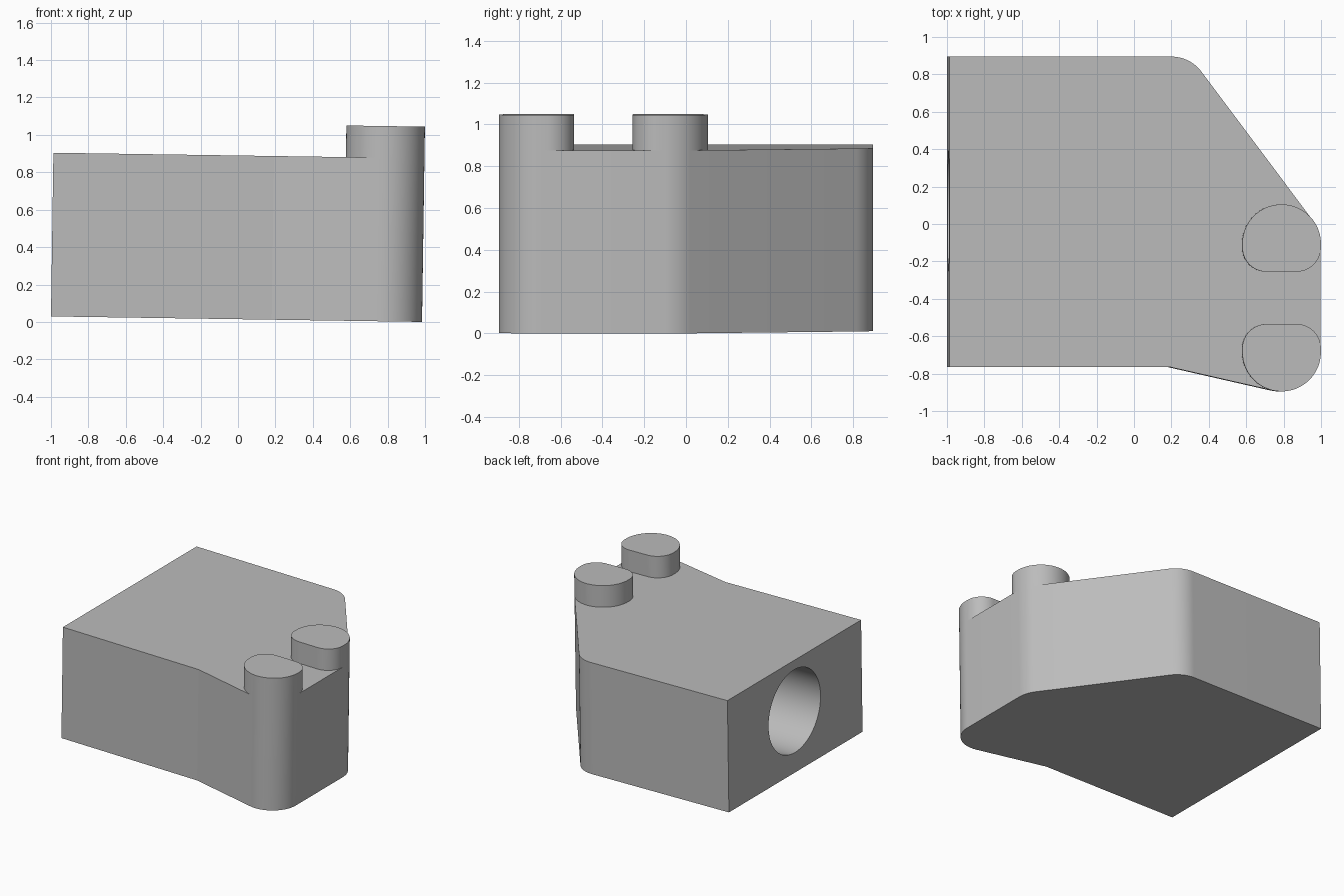
import bpy, bmesh, math
from mathutils import Vector

if "Cube" in bpy.data.objects:
    bpy.data.objects.remove(bpy.data.objects["Cube"], do_unlink=True)

TILT = 0.0148          # the whole block leans slightly about y
LIFT = 0.0146
BODY_TOP, PEG_TOP = 0.875, 1.044
PEG_X, PEG_R = 0.774, 0.21
FRONT_Y, REAR_Y = -0.685, -0.105

grey = bpy.data.materials.new("grey")
grey.use_nodes = True
colour = (0.5, 0.5, 0.5, 1)
grey.diffuse_color = colour
grey.node_tree.nodes["Principled BSDF"].inputs["Base Color"].default_value = colour


def arc(cx, cy, r, start, end):
    """Points on an arc, one about every four degrees."""
    n = max(2, round(abs(end - start) / 4))
    angles = [math.radians(start + (end - start) * i / n) for i in range(n + 1)]
    return [(cx + r * math.cos(a), cy + r * math.sin(a)) for a in angles]


def prism(name, outline, z0, z1):
    """Extrude a counter-clockwise outline from z0 up to z1."""
    bm = bmesh.new()
    base = bm.faces.new([bm.verts.new((x, y, z0)) for x, y in outline])
    top = bmesh.ops.extrude_face_region(bm, geom=[base], use_keep_orig=True)["geom"]
    bmesh.ops.translate(bm, vec=Vector((0, 0, z1 - z0)),
                        verts=[v for v in top if isinstance(v, bmesh.types.BMVert)])
    bmesh.ops.recalc_face_normals(bm, faces=bm.faces)
    mesh = bpy.data.meshes.new(name)
    bm.to_mesh(mesh)
    bm.free()
    mesh.materials.append(grey)
    obj = bpy.data.objects.new(name, mesh)
    bpy.context.collection.objects.link(obj)
    obj.rotation_euler = (0, TILT, 0)
    obj.location = (0, 0, LIFT)
    return obj


def select_only(obj):
    bpy.ops.object.select_all(action="DESELECT")
    obj.select_set(True)
    bpy.context.view_layer.objects.active = obj


def smooth(obj):
    select_only(obj)
    bpy.ops.object.shade_smooth_by_angle(angle=math.radians(10))


# Body: flat-sided block with rounded corners on the slanted end
outline = [(-1, -0.765), (0.18, -0.765)]
outline += arc(PEG_X, FRONT_Y, PEG_R, -102, 0)
outline += arc(PEG_X, REAR_Y, PEG_R, 0, 37)
outline += arc(0.187, 0.695, 0.2, 37, 90)
outline += [(-1, 0.895)]
body = prism("body", outline, 0, BODY_TOP)

# Round socket bored into the left-hand end face
bpy.ops.mesh.primitive_cylinder_add(vertices=96, radius=0.323, depth=2)
bore = bpy.context.object
bore.name = "socket_cutter"
bore.hide_render = True
bore.data.materials.append(grey)
bore.rotation_euler = (0, math.pi / 2 + TILT, 0)
bore.location = (-1.1, 0.07, 0.479 + LIFT + 1.1 * TILT)
cut = body.modifiers.new("socket", "BOOLEAN")
cut.operation, cut.solver, cut.object = "DIFFERENCE", "EXACT", bore
bpy.context.view_layer.update()
select_only(body)
bpy.ops.object.modifier_apply(modifier=cut.name)
bpy.data.objects.remove(bore, do_unlink=True)
smooth(body)

# Pegs: round on the outer side, flattened with rounded corners on the facing side
for name, y, side in (("front_peg", FRONT_Y, -1), ("rear_peg", REAR_Y, 1)):
    half = arc(0, 0, PEG_R, 0, 180)
    half += arc(-0.08, -0.02, 0.13, 180, 270) + arc(0.08, -0.02, 0.13, 270, 360)
    peg = prism(name, [(PEG_X + px, y + side * py) for px, py in half], BODY_TOP, PEG_TOP)
    smooth(peg)
